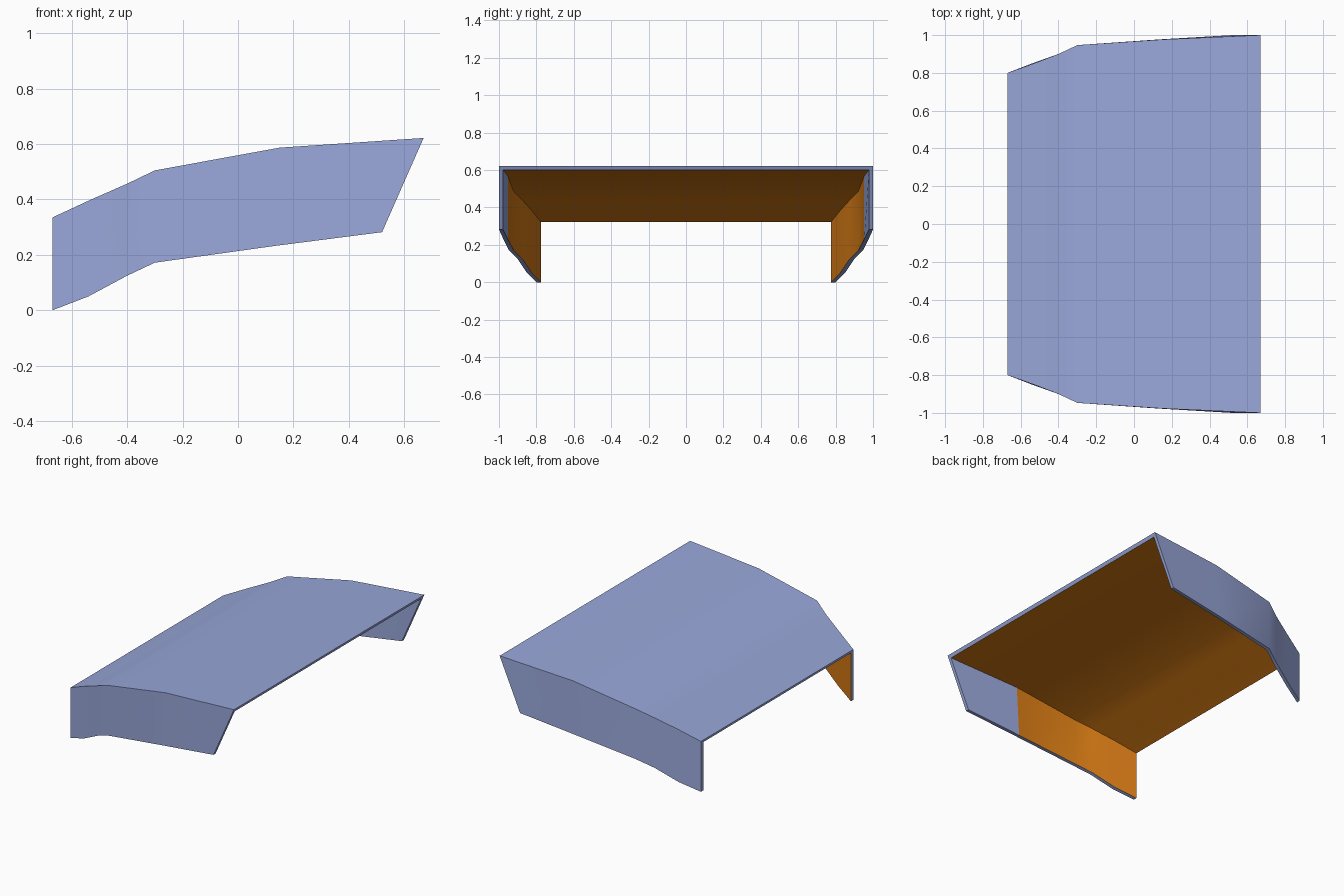
import bpy, bmesh, math

if "Cube" in bpy.data.objects:
    bpy.data.objects.remove(bpy.data.objects["Cube"])


def material(name, rgb):
    m = bpy.data.materials.new(name)
    m.diffuse_color = (*rgb, 1.0)
    m.use_nodes = True
    m.node_tree.nodes["Principled BSDF"].inputs["Base Color"].default_value = m.diffuse_color
    return m


# Stations along the panel:
# top x, bottom x, half width, top z, bottom z, wall thickness, top thickness
stations = [
    (-0.67, -0.67, 0.80, 0.335, 0.00, 0.025, 0.014),
    (-0.53, -0.54, 0.85, 0.400, 0.05, 0.025, 0.016),
    (-0.40, -0.40, 0.90, 0.457, 0.125, 0.025, 0.018),
    (-0.30, -0.30, 0.947, 0.505, 0.172, 0.025, 0.020),
    (0.15, 0.13, 0.977, 0.587, 0.232, 0.024, 0.020),
    (0.67, 0.52, 1.00, 0.622, 0.282, 0.022, 0.022),
]


def section(bm, s):
    """Closed upside-down U: outer points first, then inner points back."""
    xt, xb, y, zt, zb, t, tt = s
    # underside corner follows the slant of the side walls
    xi = xt + (xb - xt) * tt / (zt - zb)
    pts = [(xb, -y, zb), (xt, -y, zt), (xt, y, zt), (xb, y, zb),
           (xb, y - t, zb), (xi, y - t, zt - tt),
           (xi, t - y, zt - tt), (xb, t - y, zb)]
    return [bm.verts.new(p) for p in pts]


# Bent cover panel with down-turned sides, skinned through the sections
bm = bmesh.new()
loops = [section(bm, s) for s in stations]
for k, (a, b) in enumerate(zip(loops, loops[1:])):
    for i in range(8):
        j = (i + 1) % 8
        f = bm.faces.new((a[i], a[j], b[j], b[i]))
        # lining: underside everywhere, inner walls except the last bay
        if i == 5 or (i in (4, 6) and k < len(loops) - 2):
            f.material_index = 1

# End rims
for lp in (loops[0], loops[-1]):
    for q in ((0, 1, 6, 7), (1, 2, 5, 6), (2, 3, 4, 5)):
        bm.faces.new([lp[n] for n in q])

bmesh.ops.recalc_face_normals(bm, faces=bm.faces)
mesh = bpy.data.meshes.new("cover_panel")
bm.to_mesh(mesh)
bm.free()

mesh.materials.append(material("soft blue", (0.32, 0.39, 0.70)))
mesh.materials.append(material("orange lining", (0.65, 0.19, 0.007)))

panel = bpy.data.objects.new("cover_panel", mesh)
bpy.context.collection.objects.link(panel)
bpy.context.view_layer.objects.active = panel
panel.select_set(True)
bpy.ops.object.shade_smooth_by_angle(angle=math.radians(30))
